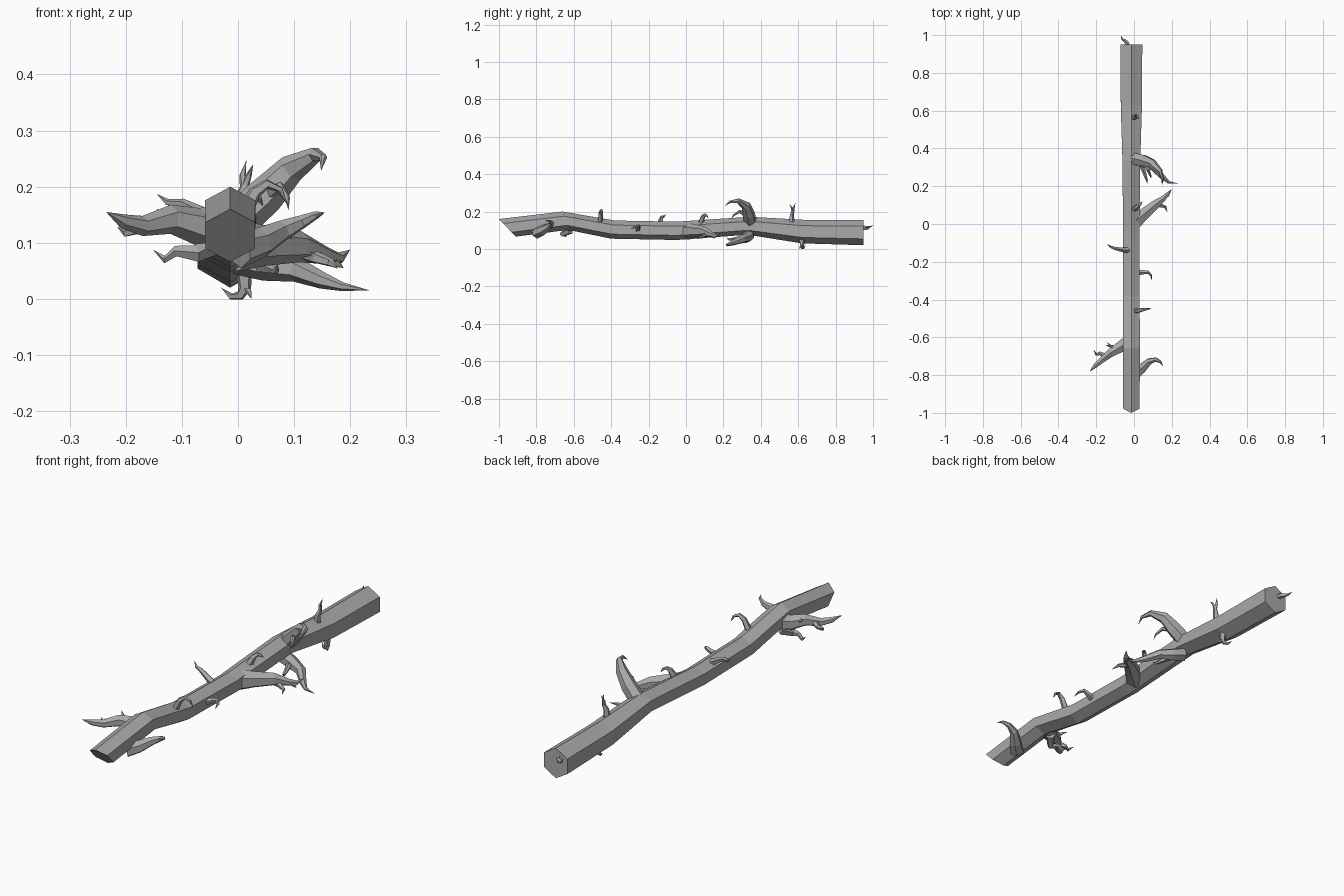
import bpy, bmesh, math
from mathutils import Vector

bark = bpy.data.materials.new("bark grey")
bark.diffuse_color = (0.4, 0.4, 0.4, 1)


def loft(name, rings, tip=None):
    """Skin a list of vertex rings; close with caps or a pointed tip."""
    bm = bmesh.new()
    vs = [[bm.verts.new(p) for p in r] for r in rings]
    n = len(vs[0])
    for a, b in zip(vs, vs[1:]):
        for i in range(n):
            j = (i + 1) % n
            bm.faces.new((a[i], a[j], b[j], b[i]))
    bm.faces.new(vs[0][::-1])
    if tip is None:
        bm.faces.new(vs[-1])
    else:
        t = bm.verts.new(tip)
        for i in range(n):
            bm.faces.new((vs[-1][i], vs[-1][(i + 1) % n], t))
    bmesh.ops.recalc_face_normals(bm, faces=bm.faces)
    me = bpy.data.meshes.new(name)
    bm.to_mesh(me)
    bm.free()
    me.materials.append(bark)
    ob = bpy.data.objects.new(name, me)
    bpy.context.collection.objects.link(ob)


def branch(name, pts, radii, sides=5):
    """Tapered crooked tube; the last point is the sharp tip."""
    p = [Vector(q) for q in pts]
    rings, up = [], None
    for i in range(len(p) - 1):
        d = (p[i + 1] - p[max(i - 1, 0)]).normalized()
        ref = up or (Vector((0, 0, 1)) if abs(d.z) < 0.8 else Vector((0, 1, 0)))
        up = (ref - d * ref.dot(d)).normalized()
        side = d.cross(up)
        rings.append([p[i] + radii[i] * (up * math.cos(2 * math.pi * k / sides)
                      + side * math.sin(2 * math.pi * k / sides)) for k in range(sides)])
    loft(name, rings, p[-1])


# Trunk: y at top, y at bottom, z top, z bottom, half width
sections = [(-1.0, -0.91, 0.16, 0.066, 0.044), (-0.66, -0.63, 0.2, 0.102, 0.045),
            (-0.38, -0.40, 0.152, 0.055, 0.044), (-0.05, -0.05, 0.146, 0.048, 0.044),
            (0.34, 0.33, 0.172, 0.076, 0.047), (0.63, 0.62, 0.156, 0.03, 0.056),
            (0.95, 0.95, 0.156, 0.02, 0.058)]
rings = []
for yt, yb, zt, zb, w in sections:
    ring = []
    for k in range(6):
        a = math.pi * k / 3
        t = (1 - math.cos(a)) / 2
        ring.append((-0.014 + w * math.sin(a) / math.cos(math.pi / 6),
                     yt + (yb - yt) * t, zt + (zb - zt) * t))
    rings.append(ring)
loft("trunk", rings)

# Large branches
branch("upper_hook_branch", [(0, .345, .14), (.05, .335, .185), (.095, .32, .232),
       (.138, .28, .257), (.152, .235, .252), (.148, .205, .228)],
       [.036, .034, .026, .014, .007], 6)
branch("lower_branch", [(0, .335, .075), (.05, .325, .06), (.105, .30, .052),
       (.15, .25, .033), (.185, .22, .022), (.235, .215, .015)],
       [.032, .028, .022, .015, .008], 6)
branch("middle_branch", [(0, .01, .095), (.05, .05, .095), (.11, .1, .093),
       (.155, .135, .078), (.18, .16, .072), (.2, .185, .088)],
       [.046, .036, .028, .016, .011], 6)
branch("left_branch", [(-.02, -.615, .135), (-.07, -.65, .128), (-.12, -.68, .142),
       (-.17, -.72, .130), (-.205, -.75, .138), (-.235, -.782, .155)],
       [.038, .034, .026, .018, .013], 6)
branch("front_branch", [(0, -.8, .088), (.04, -.765, .1), (.08, -.728, .122),
       (.115, -.718, .138), (.14, -.73, .15), (.155, -.755, .154)],
       [.034, .028, .019, .012, .007], 6)

# Side shoots on the large branches
branch("middle_shoot", [(.1, .09, .09), (.135, .1, .075), (.165, .09, .065), (.178, .06, .054)],
       [.016, .012, .008])
branch("middle_fork", [(.165, .145, .075), (.178, .15, .062), (.188, .15, .055)], [.012, .007])
branch("lower_shoot", [(.04, .31, .06), (.055, .27, .055), (.068, .23, .05), (.07, .215, .062)],
       [.014, .01, .006])
branch("hook_shoot", [(.055, .32, .185), (.075, .285, .2), (.088, .255, .18), (.09, .24, .157)],
       [.012, .009, .005])
branch("left_low_shoot", [(-.04, -.62, .1), (-.075, -.66, .08), (-.11, -.65, .085), (-.13, -.645, .07),
       (-.152, -.64, .088)], [.022, .016, .01, .007])
branch("left_tip_shoot", [(-.15, -.7, .135), (-.18, -.685, .125), (-.2, -.69, .118), (-.215, -.665, .128)],
       [.014, .011, .008])
branch("left_mid_shoot", [(-.09, -.66, .14), (-.12, -.65, .15), (-.145, -.625, .16)], [.014, .008])

# Thin twigs along the trunk
twigs = [
    [(0, -.46, .13), (.03, -.457, .19), (.052, -.453, .205), (.075, -.45, .195), (.09, -.445, .165)],
    [(.01, -.26, .10), (.05, -.255, .115), (.075, -.255, .125), (.09, -.27, .118), (.095, -.30, .105)],
    [(-.03, -.14, .13), (-.07, -.135, .155), (-.1, -.13, .17), (-.125, -.12, .172), (-.145, -.105, .187)],
    [(0, .08, .14), (.015, .09, .172), (.025, .1, .182), (.038, .11, .178), (.045, .12, .165)],
    [(0, .565, .14), (.004, .565, .18), (.012, .57, .2), (.008, .575, .22), (.015, .585, .247)],
    [(.01, .62, .05), (.012, .62, .02), (.004, .622, .006), (-.012, .628, .004), (-.03, .64, .02)],
    [(-.035, .93, .11), (-.038, .96, .112), (-.05, .972, .113), (-.062, .978, .117), (-.07, 1.0, .125)],
]
for i, pts in enumerate(twigs):
    branch(f"twig_{i + 1}", pts, [.016, .012, .009, .006])

# Tiny split ends on the twigs
branch("twig_fork_top", [(.012, .57, .2), (.02, .565, .222), (.027, .55, .24)], [.008, .005])
branch("twig_fork_bottom", [(.012, .62, .022), (.02, .612, .012), (.024, .605, 0)], [.008, .005])
